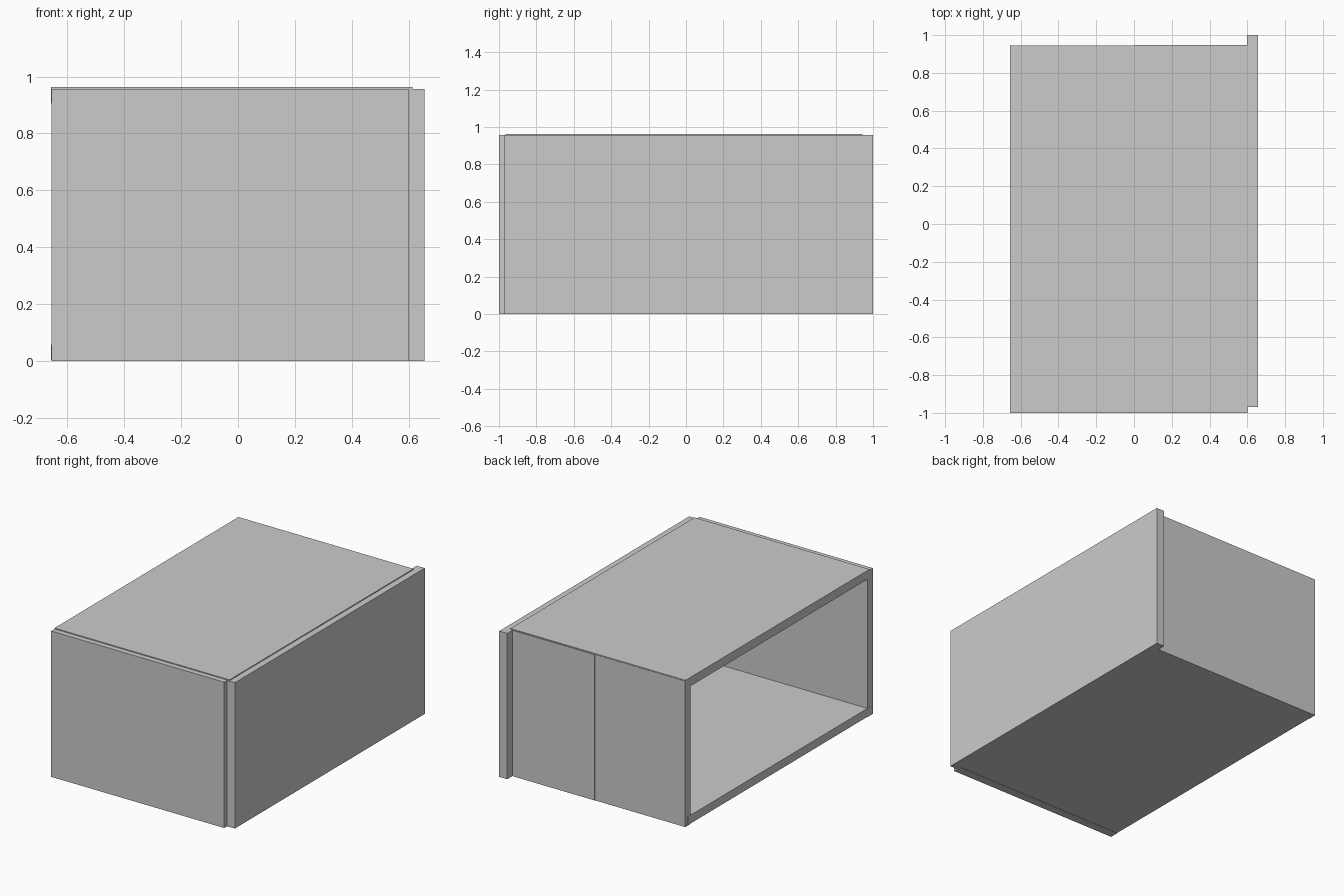
import bpy

if "Cube" in bpy.data.objects:
    bpy.data.objects.remove(bpy.data.objects["Cube"])


def panel(name, x, y, z):
    """Axis-aligned slab from (min, max) ranges."""
    bpy.ops.mesh.primitive_cube_add(size=1)
    ob = bpy.context.object
    ob.name = ob.data.name = name
    for v in ob.data.vertices:
        v.co = [r[0] if c < 0 else r[1] for c, r in zip(v.co, (x, y, z))]
    return ob


L = -0.656          # open left end
H = 0.957           # wall height

# upright walls
panel("front_wall", (L, 0.600), (-1.0, -0.943), (0, H))
panel("right_wall", (0.598, 0.656), (-0.97, 1.0), (0, H))

# back wall in two boards with a fine step at the joint
panel("back_wall_left", (L, 0.0), (0.889, 0.945), (0, H))
panel("back_wall_right", (0.0, 0.600), (0.889, 0.947), (0, H))

# top and bottom boards, open on the left side
panel("top_board", (L - 0.001, 0.614), (-0.965, 0.943), (0.905, 0.963))
panel("bottom_board", (L - 0.001, 0.614), (-0.965, 0.92), (0.003, 0.058))
